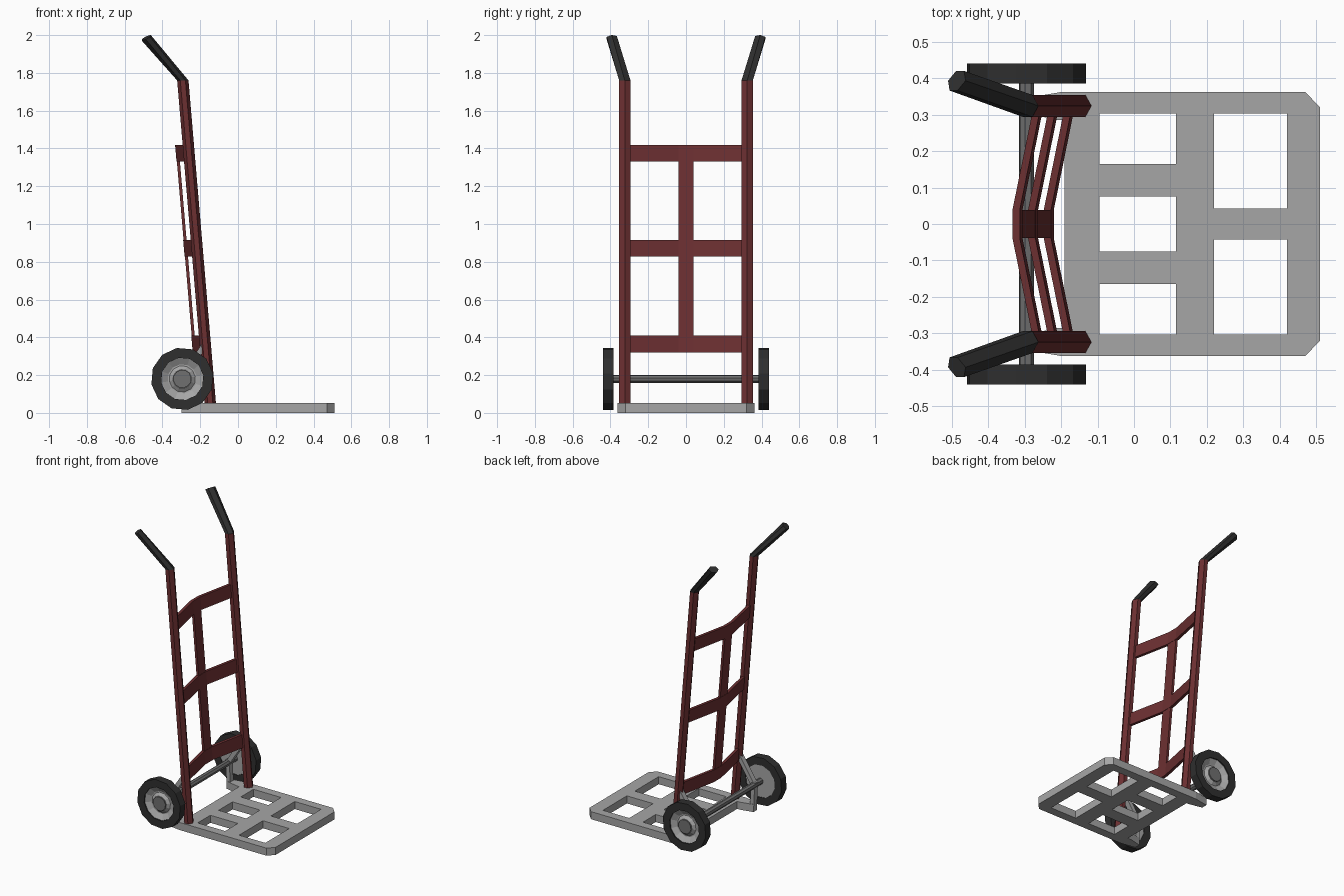
import bpy, bmesh, math
from mathutils import Vector

if "Cube" in bpy.data.objects:
    bpy.data.objects.remove(bpy.data.objects["Cube"])


def material(name, c):
    m = bpy.data.materials.new(name)
    m.diffuse_color = (*c, 1)
    m.use_nodes = True
    m.node_tree.nodes["Principled BSDF"].inputs["Base Color"].default_value = m.diffuse_color
    return m


RED = material("dark red paint", (0.15, 0.029, 0.031))
GREY = material("light grey metal", (0.38, 0.38, 0.38))
DARK = material("dark grey metal", (0.16, 0.16, 0.16))
BLACK = material("black rubber", (0.028, 0.028, 0.028))


def finish(name, bm, mat):
    bmesh.ops.recalc_face_normals(bm, faces=bm.faces)
    me = bpy.data.meshes.new(name)
    bm.to_mesh(me)
    bm.free()
    me.materials.append(mat)
    ob = bpy.data.objects.new(name, me)
    bpy.context.collection.objects.link(ob)
    return ob


def loft(name, rings, mat, closed=False):
    """Skin a list of equal-length rings, capping the ends unless closed."""
    bm = bmesh.new()
    vs = [[bm.verts.new(p) for p in r] for r in rings]
    n = len(vs[0])
    pairs = list(zip(vs, vs[1:])) + ([(vs[-1], vs[0])] if closed else [])
    for a, b in pairs:
        for i in range(n):
            j = (i + 1) % n
            bm.faces.new((a[i], a[j], b[j], b[i]))
    if not closed:
        bm.faces.new(vs[0])
        bm.faces.new(vs[-1])
    return finish(name, bm, mat)


def bar(name, a, b, u, v, mat):
    """Rectangular bar from a to b with half-size vectors u and v."""
    a, b, u, v = map(Vector, (a, b, u, v))
    return loft(name, [[p + u + v, p + u - v, p - u - v, p - u + v] for p in (a, b)], mat)


def lathe(name, profile, side, mat, closed=False, sides=12):
    """Turn (radius, y) profile about the wheel axis."""
    rings = []
    for r, y in profile:
        ang = [math.radians(10) + math.tau * i / sides for i in range(sides)]
        rings.append([(WX + r * math.cos(t), side * y, WZ + r * math.sin(t)) for t in ang])
    return loft(name, rings, mat, closed)


WX, WZ = -0.295, 0.18


def rail_x(z):
    return -0.145 - 0.085 * (z - 0.03)


# toe plate with five openings and two rear tongues
half = [(0.51, 0.32), (0.47, 0.362), (-0.20, 0.362), (-0.30, 0.345),
        (-0.30, 0.305), (-0.21, 0.285), (-0.19, 0.285)]
outline = half + [(x, -y) for x, y in reversed(half)]
holes = [(-0.095, 0.115, 0.165, 0.303), (-0.095, 0.115, -0.076, 0.076),
         (-0.095, 0.115, -0.303, -0.165), (0.22, 0.42, 0.043, 0.303),
         (0.22, 0.42, -0.303, -0.043)]
bm = bmesh.new()
for loop in [outline] + [[(a, c), (b, c), (b, d), (a, d)] for a, b, c, d in holes]:
    vs = [bm.verts.new((x, y, 0)) for x, y in loop]
    for i in range(len(vs)):
        bm.edges.new((vs[i - 1], vs[i]))
bmesh.ops.triangle_fill(bm, edges=bm.edges[:], use_beauty=True, normal=(0, 0, 1))
ext = bmesh.ops.extrude_face_region(bm, geom=bm.faces[:], use_keep_orig=True)
bmesh.ops.translate(bm, vec=(0, 0, 0.052),
                    verts=[g for g in ext["geom"] if isinstance(g, bmesh.types.BMVert)])
finish("toe_plate", bm, GREY)

# hexagonal section: front point, flat sides, back point
HEX = [(1, 0), (0.45, 1), (-0.45, 1), (-1, 0), (-0.45, -1), (0.45, -1)]


def hexring(c, f, s):
    return [Vector(c) + Vector(f) * a + Vector(s) * b for a, b in HEX]


for side, tag in ((1, "left"), (-1, "right")):
    # upright rail and angled grip
    y = 0.324 * side
    flat = ((0.03, 0, 0), (0, 0.03 * side, 0))
    foot = hexring((rail_x(0.01), y, 0.01), *flat)
    bend = hexring((rail_x(1.76), y, 1.76), *flat)
    tip = hexring((-0.486, 0.393 * side, 1.986), (0.024, 0, 0.015),
                  (0.009, 0.027 * side, -0.002))
    loft("rail_" + tag, [foot, bend], RED)
    loft("grip_" + tag, [bend, tip], BLACK)

    # axle bracket: post down to the tongue, brace up to the rail
    bar("axle_post_" + tag, (WX + 0.008, y, 0.03), (WX, y, WZ + 0.02),
        (0.014, 0, 0), (0, 0.018, 0), GREY)
    bar("axle_brace_" + tag, (WX, y, WZ), (-0.178, y, 0.36),
        (0.012, 0, -0.008), (0, 0.018, 0), GREY)

    # wheel: tyre, dished rim, hub
    lathe("tyre_" + tag, [(0.113, 0.385), (0.166, 0.385), (0.166, 0.44), (0.113, 0.44)],
          side, BLACK, closed=True)
    lathe("rim_" + tag, [(0.114, 0.389), (0.114, 0.433), (0.078, 0.412), (0.07, 0.412),
                         (0.05, 0.428)], side, GREY)
    lathe("hub_" + tag, [(0.048, 0.42), (0.048, 0.436)], side, DARK)

# axle
lathe("axle", [(0.021, -0.40), (0.021, 0.40)], 1, DARK, sides=8)

# bowed cross bars, leaning with the rails
for i, z in enumerate((0.365, 0.872, 1.375)):
    rings = []
    for y, back in ((-0.315, 0.004), (-0.04, 0.06), (0.04, 0.06), (0.315, 0.004)):
        rings.append([(rail_x(z + dz) - back + dx, y, z + dz)
                      for dx, dz in ((-0.01, -0.044), (0.01, -0.044), (0.01, 0.044), (-0.01, 0.044))])
    loft("cross_bar_%d" % (i + 1), rings, RED)

# central vertical slat
bar("centre_slat", (rail_x(0.36) - 0.06, 0, 0.36), (rail_x(1.38) - 0.06, 0, 1.38),
    (0.008, 0, 0), (0, 0.039, 0), RED)
